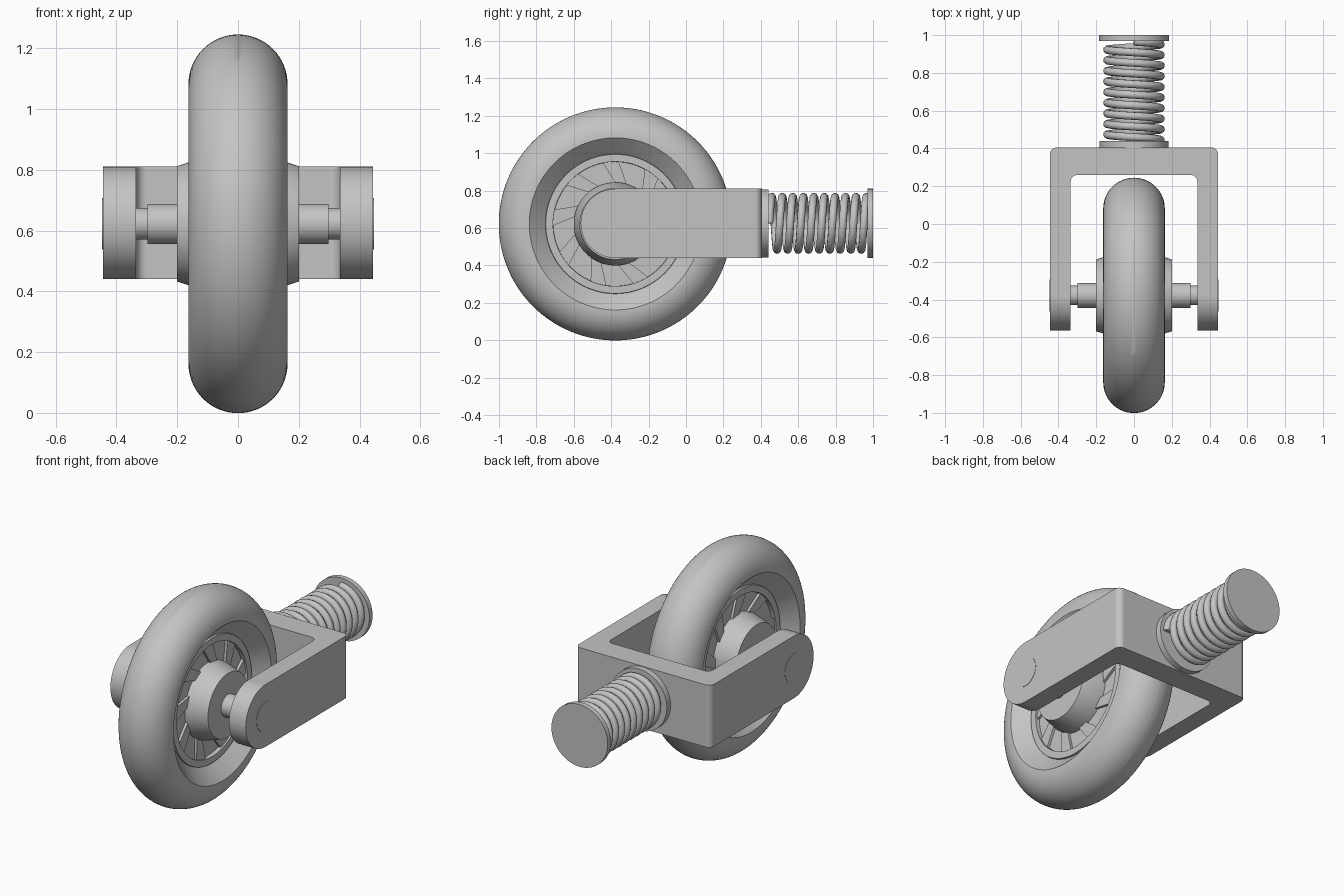
import bpy, bmesh
from math import sin, cos, pi, radians
from mathutils import Matrix, Vector

cube = bpy.data.objects.get("Cube")
if cube:
    bpy.data.objects.remove(cube, do_unlink=True)

grey = bpy.data.materials.new("plain grey")
grey.use_nodes = True
grey.diffuse_color = (0.55, 0.55, 0.55, 1)
grey.node_tree.nodes["Principled BSDF"].inputs["Base Color"].default_value = grey.diffuse_color

WHEEL = Vector((0, -0.378, 0.622))   # wheel centre
ARM_Z = 0.625                        # fork mid height
ARM_H = 0.185                        # fork half height


def finish(name, bm):
    bmesh.ops.recalc_face_normals(bm, faces=bm.faces)
    mesh = bpy.data.meshes.new(name)
    bm.to_mesh(mesh)
    bm.free()
    mesh.materials.append(grey)
    mesh.shade_smooth()
    mesh.set_sharp_from_angle(angle=radians(28))
    ob = bpy.data.objects.new(name, mesh)
    bpy.context.collection.objects.link(ob)
    return ob


def lathe(name, half, centre, axis="X", segments=96):
    """Spin a profile of (along, radius) points, mirrored about 0, into a closed ring."""
    profile = half + [(-a, r) for a, r in reversed(half)]
    bm = bmesh.new()
    rings = []
    for i in range(segments):
        t = 2 * pi * i / segments
        ring = []
        for a, r in profile:
            p = Vector((a, r * cos(t), r * sin(t)))
            if axis == "Y":
                p = Vector((r * cos(t), a, r * sin(t)))
            ring.append(bm.verts.new(p + centre))
        rings.append(ring)
    for i in range(segments):
        p, q = rings[i], rings[(i + 1) % segments]
        for j in range(len(profile) - 1):
            bm.faces.new((p[j], p[j + 1], q[j + 1], q[j]))
    for j in (0, -1):
        bm.faces.new([r[j] for r in rings])
    return finish(name, bm)


# Tyre: round tread with dished inner walls
R = 0.163
tread = [(R * cos(t * pi / 32), 0.46 + R * sin(t * pi / 32)) for t in range(16)]
lathe("tyre", [(0.07, 0.36), (0.085, 0.375)] + tread + [(0, 0.46 + R)], WHEEL, segments=128)

# Rim ring and the web behind the spokes
lathe("rim", [(0.04, 0.33), (0.095, 0.333), (0.095, 0.372), (0.07, 0.376)], WHEEL)
lathe("web", [(0.04, 0.34)], WHEEL)

# Hub with tapered shoulders
lathe("hub", [(0.2, 0.19), (0.1, 0.222), (0.03, 0.222)], WHEEL)

# Slanted spokes on both sides of the web
bm = bmesh.new()
COUNT = 9
for side in (-1, 1):
    for i in range(COUNT):
        a = 2 * pi * i / COUNT
        corners = [(0.21, a - 0.14), (0.335, a + 0.12), (0.335, a + 0.38), (0.21, a + 0.14)]
        low, high = [[bm.verts.new(WHEEL + Vector((side * x, r * cos(t), r * sin(t))))
                      for r, t in corners] for x in (0.03, 0.085)]
        bm.faces.new(low)
        bm.faces.new(high)
        for j in range(4):
            k = (j + 1) % 4
            bm.faces.new((low[j], low[k], high[k], high[j]))
finish("spokes", bm)

# Stepped axle and its flush end caps
lathe("axle", [(0.4, 0.052), (0.298, 0.052), (0.298, 0.066), (0.1, 0.066)], WHEEL, segments=48)
for side, label in ((-1, "right"), (1, "left")):
    lathe(label + "_axle_cap", [(0.006, 0.085)], WHEEL + Vector((side * 0.441, 0, 0)), segments=48)

# Fork: U outline extruded upward, corners softened, arm ends rounded
END = WHEEL.y - ARM_H
half = [(0.335, 0.26), (0.335, END), (0.445, END), (0.445, 0.405)]
outline = half + [(-x, y) for x, y in reversed(half)]
bm = bmesh.new()
base = bm.faces.new([bm.verts.new((x, y, ARM_Z - ARM_H)) for x, y in outline])
up = bmesh.ops.extrude_face_region(bm, geom=[base])["geom"]
bmesh.ops.translate(bm, vec=(0, 0, 2 * ARM_H), verts=[v for v in up if isinstance(v, bmesh.types.BMVert)])
bmesh.ops.recalc_face_normals(bm, faces=bm.faces)


def round_edges(test, offset, segments):
    edges = [e for e in bm.edges if test(*[v.co for v in e.verts])]
    bmesh.ops.bevel(bm, geom=edges, offset=offset, segments=segments, profile=0.5,
                    affect="EDGES", clamp_overlap=False)


round_edges(lambda p, q: abs(p.z - q.z) > 0.1 and min(p.y, q.y) > 0, 0.035, 6)
round_edges(lambda p, q: abs(p.x - q.x) > 0.05 and max(p.y, q.y) < END + 0.01, ARM_H - 0.0005, 16)
fork = finish("fork", bm)
weighted = fork.modifiers.new("even shading", "WEIGHTED_NORMAL")
weighted.keep_sharp = True

# Spring seat plates
for name, y, thick, radius in (("spring_base_plate", 0.42, 0.02, 0.182), ("spring_end_plate", 0.985, 0.015, ARM_H)):
    lathe(name, [(thick, radius)], Vector((0, y, ARM_Z)), "Y", 64)

# Coil spring
TURNS, STEPS, WIRE = 9.25, 40, 0.021
curve = bpy.data.curves.new("coil_path", "CURVE")
curve.dimensions = "3D"
curve.bevel_depth = WIRE
curve.bevel_resolution = 3
curve.use_fill_caps = True
spline = curve.splines.new("POLY")
n = int(TURNS * STEPS)
spline.points.add(n)
for i, point in enumerate(spline.points):
    t = 2 * pi * i / STEPS
    r = R - WIRE
    point.co = (r * cos(t), 0.445 + 0.52 * i / n, ARM_Z + r * sin(t), 1)
curve.materials.append(grey)
coil = bpy.data.objects.new("coil_spring", curve)
bpy.context.collection.objects.link(coil)
